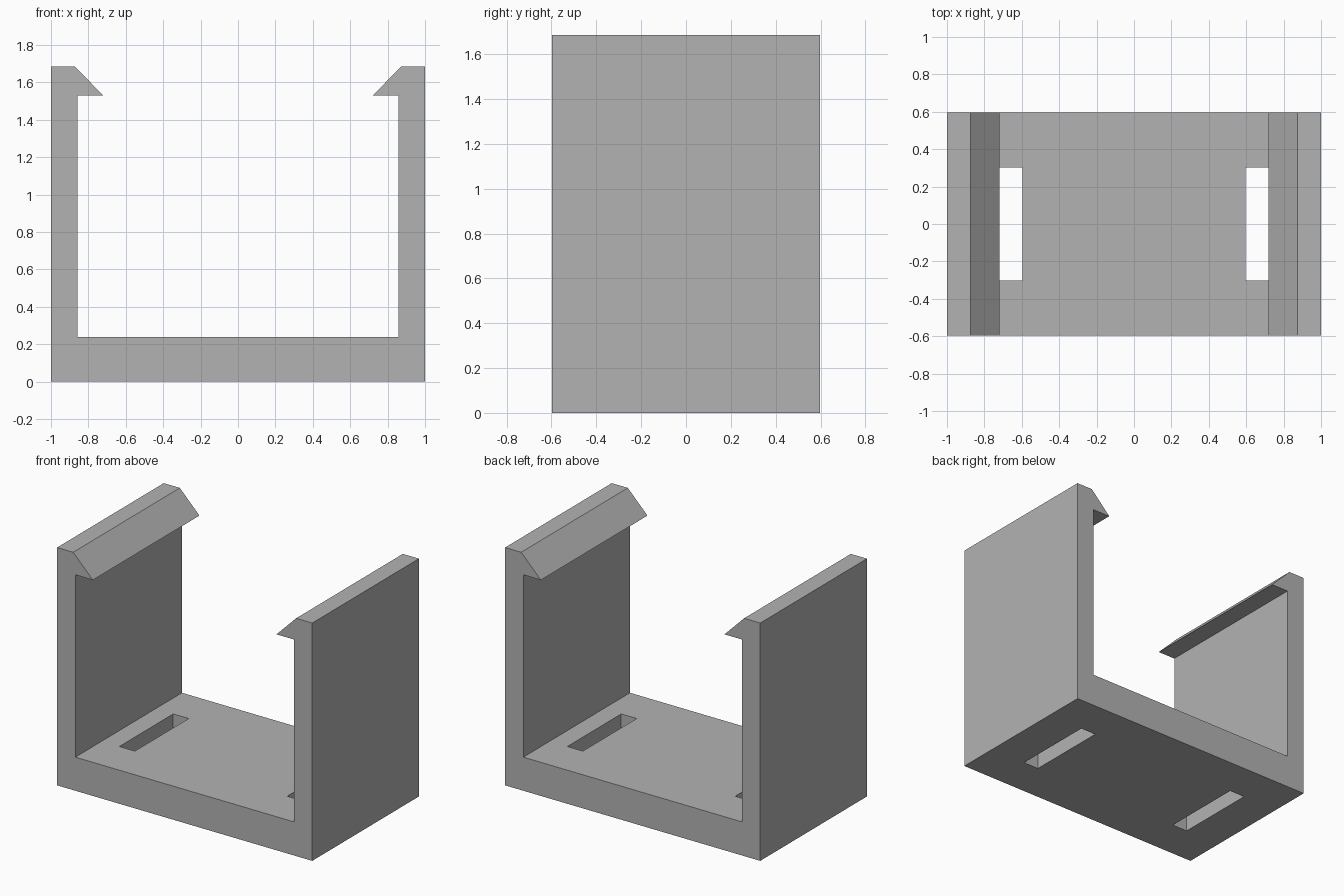
import bpy
import bmesh

default = bpy.data.objects.get("Cube")
if default:
    bpy.data.objects.remove(default, do_unlink=True)

DEPTH = 1.194            # extent along y
HEIGHT = 1.685
WALL_X = 0.857           # inner face of the side walls
FLOOR_Z = 0.238
HOOK_Z = 1.53            # underside of the hooks
SLOT_X, SLOT_W, SLOT_L = 0.658, 0.122, 0.604

grey = bpy.data.materials.new("plain grey")
grey.use_nodes = True
colour = (0.45, 0.45, 0.45, 1)
grey.diffuse_color = colour
grey.node_tree.nodes["Principled BSDF"].inputs["Base Color"].default_value = colour


def make_object(name, bm):
    bmesh.ops.recalc_face_normals(bm, faces=bm.faces)
    mesh = bpy.data.meshes.new(name)
    bm.to_mesh(mesh)
    bm.free()
    mesh.materials.append(grey)
    obj = bpy.data.objects.new(name, mesh)
    bpy.context.collection.objects.link(obj)
    return obj


# Clip bracket: floor, side walls and snap hooks from one mirrored profile
half = [(1, 0), (1, HEIGHT), (0.874, HEIGHT), (0.72, HOOK_Z),
        (WALL_X, HOOK_Z), (WALL_X, FLOOR_Z)]
profile = half + [(-x, z) for x, z in reversed(half)]
bm = bmesh.new()
face = bm.faces.new([bm.verts.new((x, -DEPTH / 2, z)) for x, z in profile])
extruded = bmesh.ops.extrude_face_region(bm, geom=[face])["geom"]
bmesh.ops.translate(bm, vec=(0, DEPTH, 0),
                    verts=[v for v in extruded if isinstance(v, bmesh.types.BMVert)])
bracket = make_object("clip_bracket", bm)

# Slots through the floor, one beside each wall
bm = bmesh.new()
for side in (-1, 1):
    box = bmesh.ops.create_cube(bm, size=1)["verts"]
    bmesh.ops.scale(bm, vec=(SLOT_W, SLOT_L, 2 * FLOOR_Z), verts=box)
    bmesh.ops.translate(bm, vec=(side * SLOT_X, 0, FLOOR_Z / 2), verts=box)
cutter = make_object("slot_cutter", bm)
cutter.hide_render = True

cut = bracket.modifiers.new("slots", 'BOOLEAN')
cut.operation = 'DIFFERENCE'
cut.solver = 'EXACT'
cut.object = cutter
bpy.context.view_layer.objects.active = bracket
bpy.ops.object.modifier_apply(modifier=cut.name)
bpy.data.objects.remove(cutter, do_unlink=True)
